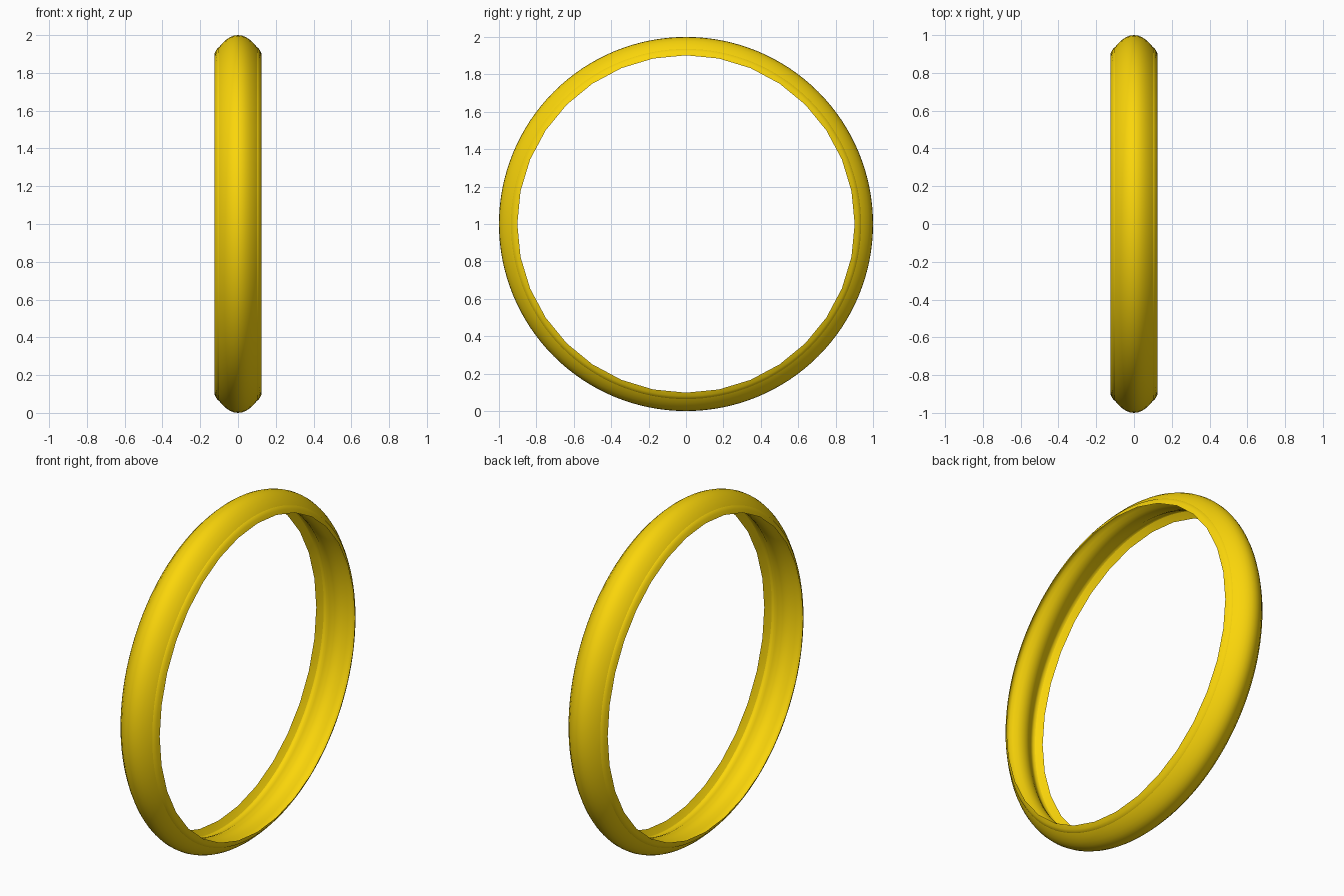
import bpy, bmesh, math

if "Cube" in bpy.data.objects:
    bpy.data.objects.remove(bpy.data.objects["Cube"])

# Hollow ring band: rounded outer skin, inner skin with two side grooves, 32-sided rims
SIDES, SUB = 32, 4
N = SIDES * SUB
HALF_WIDTH, RIM_R = 0.125, 0.902


def ring(bm, x, r, rim=False):
    """One loop of vertices around the axis; rims follow the chords of a polygon."""
    verts = []
    for i in range(N):
        a = 2 * math.pi * i / N
        rr = r
        if rim:
            off = (i % SUB) / SUB * 2 * math.pi / SIDES - math.pi / SIDES
            rr *= math.cos(math.pi / SIDES) / math.cos(off)
        verts.append(bm.verts.new((x, rr * math.sin(a), 1 + rr * math.cos(a))))
    return verts


# Section as (x, radius): outer parabola, then the grooved inside
ts = [j / 6 - 1 for j in range(13)]
outer = [(t * HALF_WIDTH, 1 - (1 - RIM_R) * t * t) for t in ts]
half = [(0.116, 0.920), (0.105, 0.934), (0.09, 0.941), (0.075, 0.938),
        (0.06, 0.929), (0.04, 0.917), (0.02, 0.910)]
inner = half + [(0, 0.908)] + [(-x, r) for x, r in half[::-1]]

bm = bmesh.new()
loops = [ring(bm, x, r, abs(x) == HALF_WIDTH) for x, r in outer + inner]
for lo, hi in zip(loops, loops[1:] + loops[:1]):
    for i in range(N):
        k = (i + 1) % N
        bm.faces.new((lo[i], lo[k], hi[k], hi[i]))
bmesh.ops.recalc_face_normals(bm, faces=bm.faces[:])

mesh = bpy.data.meshes.new("ring_band")
bm.to_mesh(mesh)
bm.free()
ring_band = bpy.data.objects.new("ring_band", mesh)
bpy.context.collection.objects.link(ring_band)

# Smooth skins with sharp rims
bpy.context.view_layer.objects.active = ring_band
ring_band.select_set(True)
bpy.ops.object.shade_smooth_by_angle(angle=math.radians(60))

# Yellow material
mat = bpy.data.materials.new("yellow")
mat.diffuse_color = (0.96, 0.67, 0.003, 1)
mat.use_nodes = True
mat.node_tree.nodes["Principled BSDF"].inputs["Base Color"].default_value = mat.diffuse_color
mesh.materials.append(mat)
